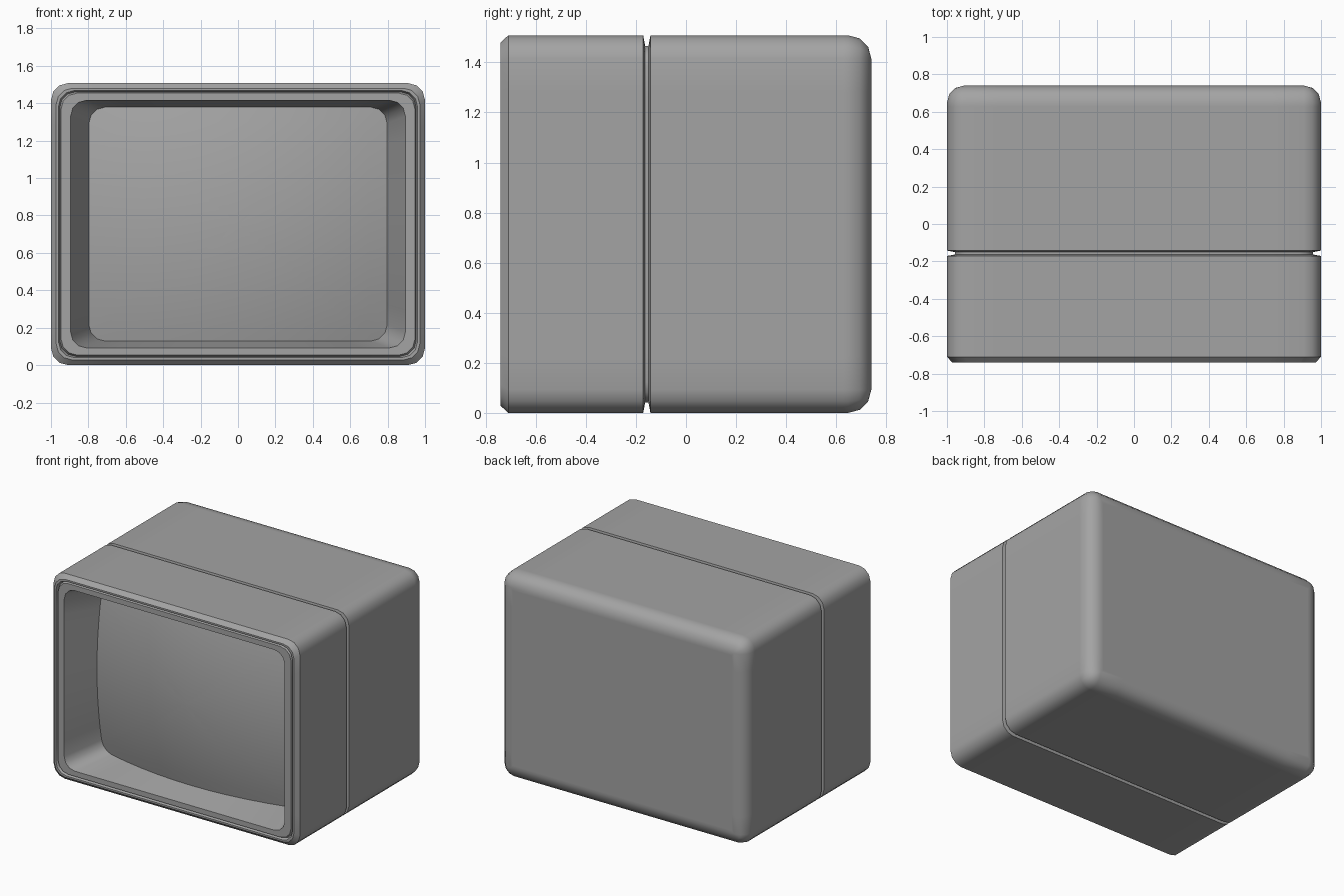
import bpy, bmesh, math

if "Cube" in bpy.data.objects:
    bpy.data.objects.remove(bpy.data.objects["Cube"], do_unlink=True)

HALF_W, HALF_H, CORNER = 1.0, 0.754, 0.092
BACK, FRONT = 0.74, -0.74
EDGE_STEPS, CORNER_STEPS = 10, 3

grey = bpy.data.materials.new("neutral grey")
grey.use_nodes = True
colour = (0.37, 0.37, 0.37, 1.0)
grey.diffuse_color = colour
grey.node_tree.nodes["Principled BSDF"].inputs["Base Color"].default_value = colour


def outline(w, h, r):
    """Rounded rectangle, counterclockwise seen from the front, sides subdivided."""
    arcs = []
    for k, (sx, sz) in enumerate(((1, 1), (-1, 1), (-1, -1), (1, -1))):
        arcs.append([])
        for i in range(CORNER_STEPS + 1):
            a = math.pi / 2 * (k + i / CORNER_STEPS)
            arcs[-1].append((sx * (w - r) + r * math.cos(a), sz * (h - r) + r * math.sin(a)))
    points = []
    for k, arc in enumerate(arcs):
        points += arc
        (x0, z0), (x1, z1) = arc[-1], arcs[(k + 1) % 4][0]
        for i in range(1, EDGE_STEPS):
            t = i / EDGE_STEPS
            points.append((x0 + (x1 - x0) * t, z0 + (z1 - z0) * t))
    return points


def ring(w, h, r, y):
    return [(x, y, z + HALF_H) for x, z in outline(w, h, r)]


def inset_ring(d, y, r=CORNER):
    """Outer outline moved inward by d, with corner radius r."""
    return ring(HALF_W - d, HALF_H - d, r, y)


def dome(x, z):
    return -0.615 + 0.185 * (x * x + z * z)


def screen_ring(scale):
    pts = [(x * scale, z * scale) for x, z in outline(0.797, 0.625, 0.085)]
    return [(x, dome(x, z), z + HALF_H) for x, z in pts]


def loft(name, rings, cap_start=False, cap_end=False):
    bm = bmesh.new()
    loops = [[bm.verts.new(p) for p in pts] for pts in rings]
    n = len(loops[0])
    for a, b in zip(loops, loops[1:]):
        for j in range(n):
            k = (j + 1) % n
            bm.faces.new((a[j], a[k], b[k], b[j]))
    if cap_start:
        bm.faces.new(list(reversed(loops[0])))
    if cap_end:
        bm.faces.new(loops[-1])
    bmesh.ops.remove_doubles(bm, verts=bm.verts, dist=1e-5)
    mesh = bpy.data.meshes.new(name)
    bm.to_mesh(mesh)
    bm.free()
    mesh.materials.append(grey)
    obj = bpy.data.objects.new(name, mesh)
    bpy.context.collection.objects.link(obj)
    bpy.ops.object.select_all(action='DESELECT')
    obj.select_set(True)
    bpy.context.view_layer.objects.active = obj
    bpy.ops.object.shade_smooth_by_angle(angle=math.radians(32))


# Rear housing: flat back, rounded back edge, straight sides, lip into the seam
rear = [inset_ring(CORNER + 0.02, BACK, 0.0)]
for i in range(CORNER_STEPS + 1):
    t = math.pi / 2 * (1 - i / CORNER_STEPS)
    rear.append(inset_ring(CORNER * (1 - math.cos(t)), BACK - CORNER * (1 - math.sin(t)),
                           CORNER * math.cos(t)))
rear += [inset_ring(0.0, BACK - CORNER - 0.02), inset_ring(0.0, -0.12),
         inset_ring(0.0, -0.142), inset_ring(0.042, -0.15, 0.08)]
loft("rear_housing", rear, cap_start=True)

# Floor of the seam between the two housings
loft("seam_floor", [inset_ring(0.042, -0.15, 0.08), inset_ring(0.042, -0.163, 0.08)])

# Front housing: lip out of the seam, sides, chamfer, flat rim
loft("front_housing", [
    inset_ring(0.042, -0.163, 0.08), inset_ring(0.0, -0.171), inset_ring(0.0, -0.19),
    inset_ring(0.0, FRONT + 0.03), inset_ring(0.028, FRONT, 0.085),
    inset_ring(0.04, FRONT, 0.085), inset_ring(0.047, FRONT + 0.02, 0.085),
])

# Bezel: flat frame, then walls tapering back to the curved screen edge
loft("screen_bezel", [
    inset_ring(0.047, FRONT + 0.02, 0.085), inset_ring(0.054, FRONT + 0.003, 0.085),
    ring(0.895, 0.662, 0.085, FRONT + 0.003), screen_ring(1.0),
])

# Bulging screen
loft("screen", [screen_ring(1 - i / 8) for i in range(8)] + [screen_ring(0.02)], cap_end=True)
